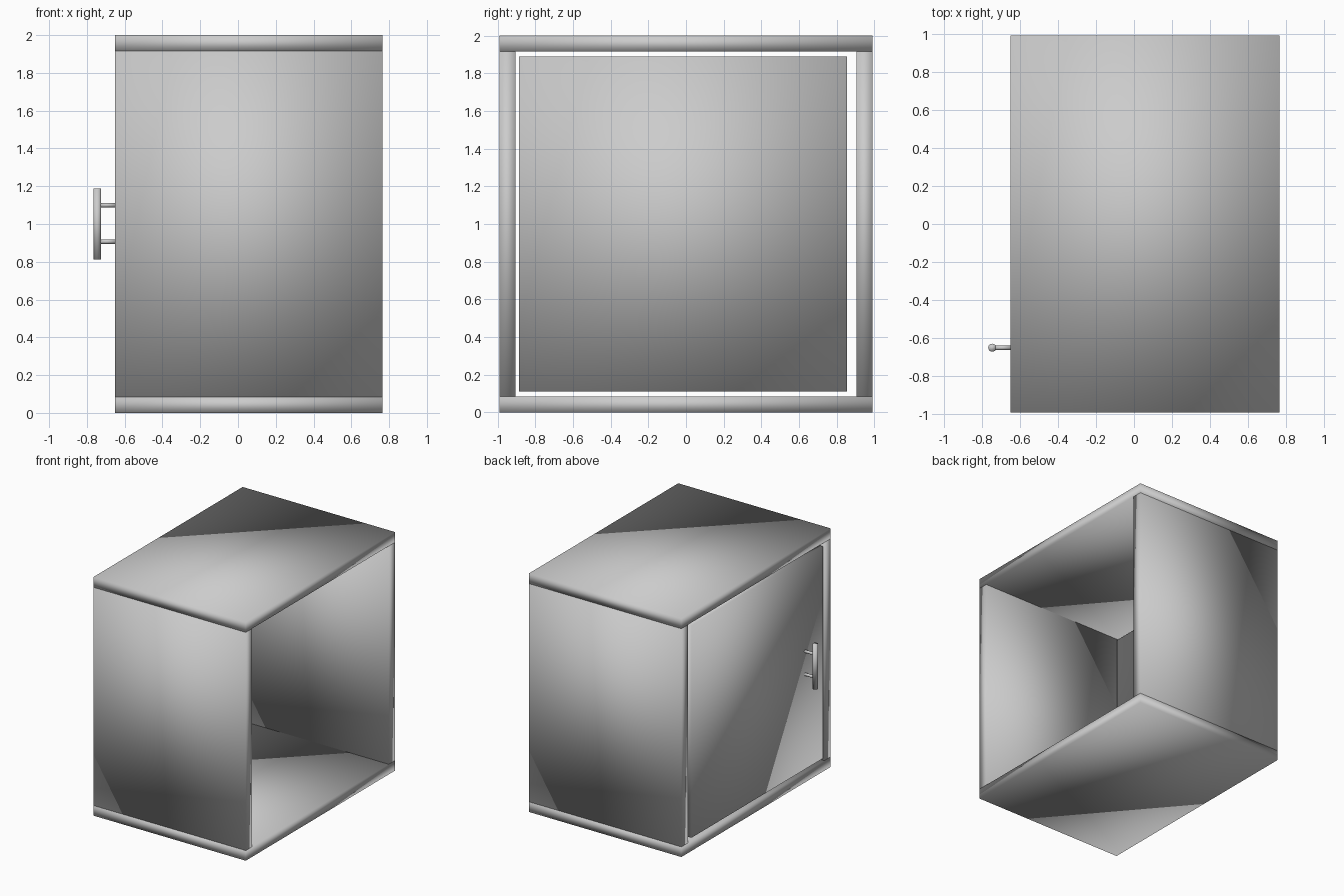
import bpy
import math

cube = bpy.data.objects.get("Cube")
if cube:
    bpy.data.objects.remove(cube, do_unlink=True)

grey = bpy.data.materials.new("plain grey")
grey.use_nodes = True
colour = (0.6, 0.6, 0.6, 1)
grey.diffuse_color = colour
grey.node_tree.nodes["Principled BSDF"].inputs["Base Color"].default_value = colour


def finish(name):
    obj = bpy.context.object
    obj.name = name
    obj.data.materials.append(grey)
    bpy.ops.object.shade_smooth()
    return obj


def box(name, low, high):
    """Soft-shaded board between two opposite corners."""
    centre = [(a + b) / 2 for a, b in zip(low, high)]
    bpy.ops.mesh.primitive_cube_add(size=1, location=centre)
    bpy.context.object.scale = [b - a for a, b in zip(low, high)]
    bpy.ops.object.transform_apply(location=False, rotation=False, scale=True)
    return finish(name)


def rod(name, centre, radius, length, tilt=0):
    """Round bar, upright or tilted about y."""
    bpy.ops.mesh.primitive_cylinder_add(vertices=32, radius=radius, depth=length,
                                        location=centre, rotation=(0, tilt, 0))
    return finish(name)


# Cabinet shell, open on the +x side
left, right = -0.65, 0.765
depth, height, board = 0.99, 2.0, 0.085
box("bottom_board", (left, -depth, 0), (right, depth, board))
box("top_board", (left, -depth, height - board), (right, depth, height))
box("front_panel", (left, -depth, board), (right, board - depth, height - board))
box("back_panel", (left, depth - board, board), (right, depth, height - board))

# Door, set in the -x opening with a gap all round
box("door", (left, -0.885, 0.11), (left + board, 0.855, 1.89))

# Door handle: upright grip on two standoffs
handle_y = -0.65
rod("handle_grip", (-0.745, handle_y, 1.0), 0.021, 0.375)
for name, z in (("lower", 0.907), ("upper", 1.1)):
    rod(name + "_handle_post", (-0.69, handle_y, z), 0.012, 0.1, math.pi / 2)
